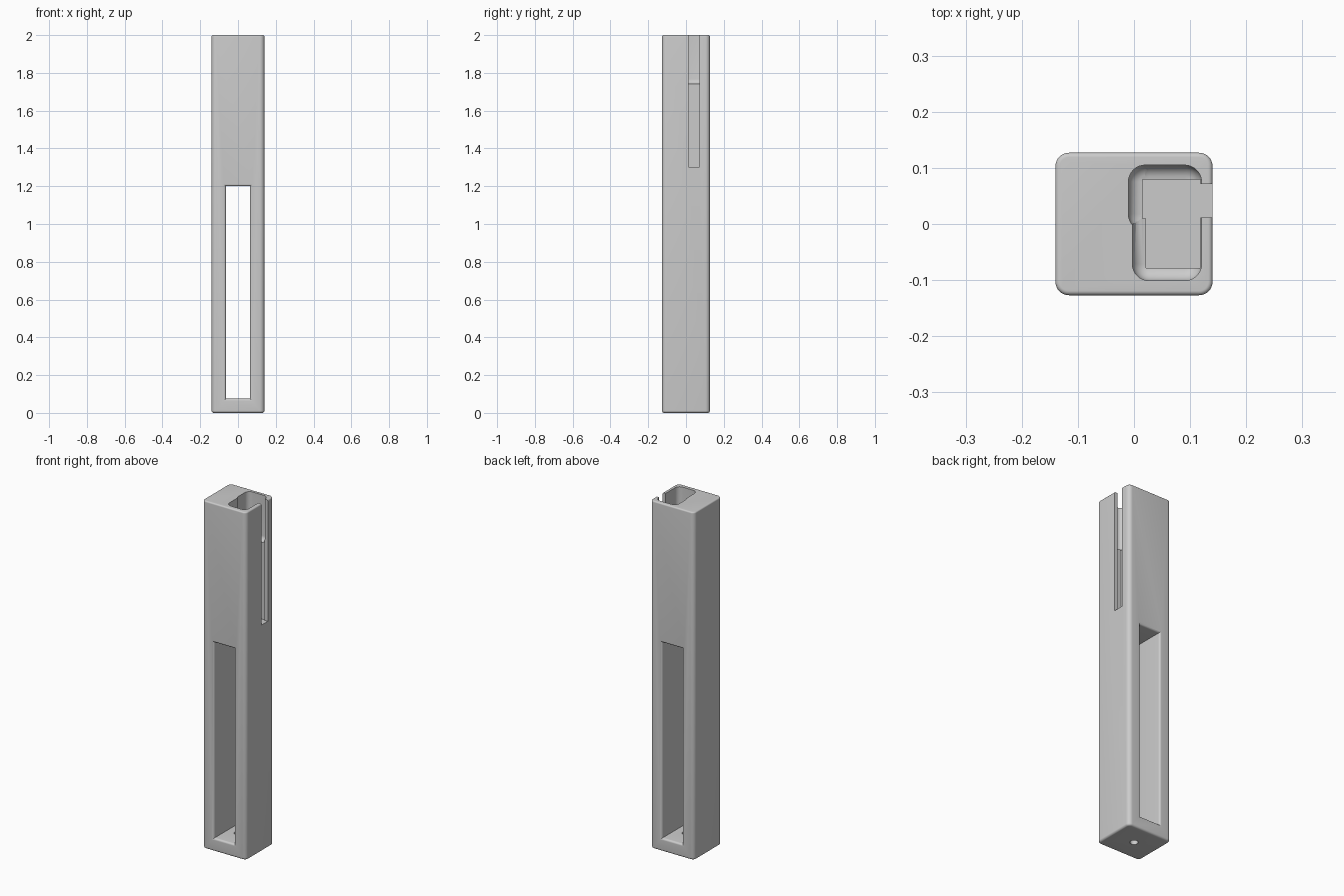
import bpy, bmesh, math

if "Cube" in bpy.data.objects:
    bpy.data.objects.remove(bpy.data.objects["Cube"])

grey = bpy.data.materials.new("plain grey")
grey.diffuse_color = (0.6, 0.6, 0.6, 1)
grey.use_nodes = True
grey.node_tree.nodes["Principled BSDF"].inputs["Base Color"].default_value = grey.diffuse_color


def outline(a0, a1, b0, b1, r, steps=8):
    """Rounded rectangle as 2D points."""
    if r <= 0:
        return [(a0, b0), (a1, b0), (a1, b1), (a0, b1)]
    pts = []
    corners = [(a1 - r, b1 - r), (a0 + r, b1 - r), (a0 + r, b0 + r), (a1 - r, b0 + r)]
    for k, (ca, cb) in enumerate(corners):
        for i in range(steps + 1):
            t = math.pi / 2 * (k + i / steps)
            pts.append((ca + r * math.cos(t), cb + r * math.sin(t)))
    return pts


def loft(name, rect, radius, stations, axis="z"):
    """Skin a rounded rectangle through (position, inset) stations along an axis."""
    a0, a1, b0, b1 = rect
    bm = bmesh.new()
    rings = []
    for pos, e in stations:
        r = max(radius - e, 0.003) if radius > 0 else 0
        pts = outline(a0 + e, a1 - e, b0 + e, b1 - e, r)
        rings.append([bm.verts.new((a, b, pos) if axis == "z" else (a, pos, b))
                      for a, b in pts])
    n = len(rings[0])
    for lo, hi in zip(rings, rings[1:]):
        for i in range(n):
            j = (i + 1) % n
            bm.faces.new((lo[i], lo[j], hi[j], hi[i]))
    bm.faces.new(rings[0])
    bm.faces.new(rings[-1])
    bmesh.ops.recalc_face_normals(bm, faces=bm.faces)
    mesh = bpy.data.meshes.new(name)
    bm.to_mesh(mesh)
    bm.free()
    mesh.materials.append(grey)
    ob = bpy.data.objects.new(name, mesh)
    bpy.context.collection.objects.link(ob)
    return ob


def arc(steps=6):
    """Pairs (1 - sin, 1 - cos) along a quarter circle."""
    q = [math.pi / 2 * i / steps for i in range(steps + 1)]
    return [(1 - math.sin(t), 1 - math.cos(t)) for t in q]


# Main post with softened top and bottom rims
R = 0.012
bottom = [(R * s, R * c) for s, c in reversed(arc())]
top = [(2 - 0.008 * s, 0.008 * c) for s, c in arc()]
body = loft("post_body", (-0.14, 0.14, -0.127, 0.127), 0.024,
            bottom + top[::-1] if bottom[0][1] < bottom[-1][1] else bottom
            + [(2 - 0.008 * c, 0.008 * s) for s, c in reversed(arc())])

cutters = []

# Tall window through front and back, with rounded lips
F = 0.012
lip = [(0.127 - F * c, -F * s) for s, c in arc()]          # widest at the face
lip = sorted(lip)
half = lip + [(0.16, -F)]
stations = [(-y, e) for y, e in reversed(half)] + half
cutters.append(loft("window_cutter", (-0.064, 0.064, 0.075, 1.2), 0, stations, "y"))


# Stepped pocket from the top, with coved bottoms
def pocket(name, rect, z0, cove):
    st = [(z0 + cove * s, cove * c) for s, c in arc()]
    st = sorted(st) + [(2.1, 0)]
    return loft(name, rect, 0.03, st)


cutters.append(pocket("pocket_wide_cutter", (-0.01, 0.12, -0.012, 0.105), 1.742, 0.025))
cutters.append(pocket("pocket_main_cutter", (-0.003, 0.1205, -0.101, 0.1045), 1.741, 0.025))

# Square shaft below the pocket, slightly wider at the back
cutters.append(loft("shaft_cutter", (0.021, 0.1185, -0.078, 0.079), 0, [(1.3, 0), (1.79, 0)]))
cutters.append(loft("shaft_step_cutter", (0.015, 0.1, 0.01, 0.0795), 0, [(1.301, 0), (1.78, 0)]))

# Slot in the right wall and drain hole in the base
cutters.append(loft("slot_cutter", (0.1, 0.2, 0.012, 0.071), 0, [(1.302, 0), (2.15, 0)]))
cutters.append(loft("hole_cutter", (-0.021, 0.021, -0.021, 0.021), 0.021,
                    [(-0.05, 0), (0.12, 0)]))

bpy.context.view_layer.objects.active = body
body.select_set(True)
for c in cutters:
    c.hide_render = True
    m = body.modifiers.new(c.name, "BOOLEAN")
    m.operation = "DIFFERENCE"
    m.solver = "EXACT"
    m.object = c
    bpy.ops.object.modifier_apply(modifier=m.name)
    bpy.data.objects.remove(c, do_unlink=True)

bpy.ops.object.shade_smooth_by_angle(angle=math.radians(30))
